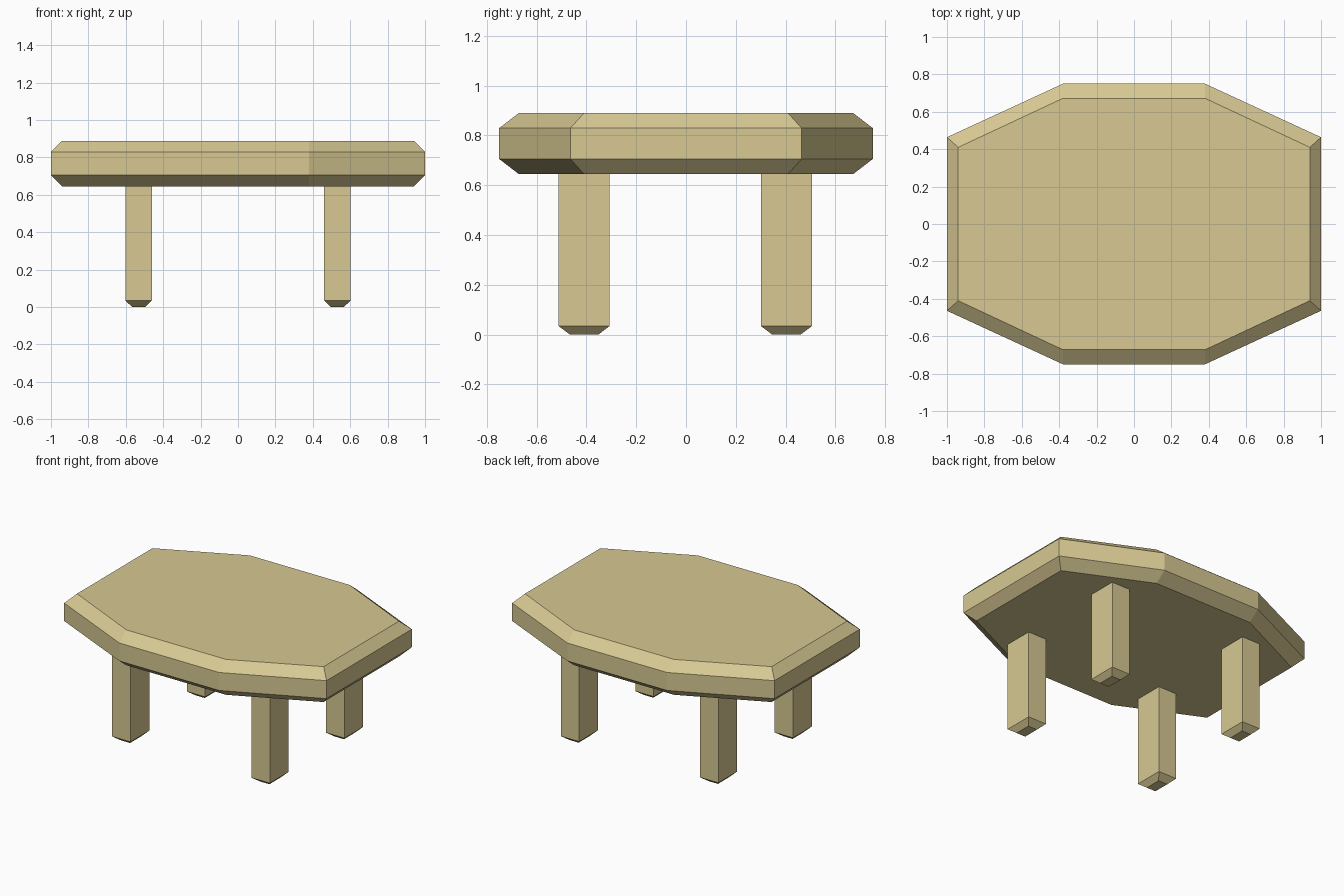
import bpy, bmesh

if "Cube" in bpy.data.objects:
    bpy.data.objects.remove(bpy.data.objects["Cube"])

wood = bpy.data.materials.new("pale wood")
wood.diffuse_color = (0.68, 0.58, 0.29, 1)
wood.use_nodes = True
wood.node_tree.nodes["Principled BSDF"].inputs["Base Color"].default_value = wood.diffuse_color


def loft(name, rings):
    """Closed solid from a stack of equal-length rings of 3D points."""
    bm = bmesh.new()
    loops = [[bm.verts.new(p) for p in ring] for ring in rings]
    for low, high in zip(loops, loops[1:]):
        for i in range(len(low)):
            j = (i + 1) % len(low)
            bm.faces.new((low[i], low[j], high[j], high[i]))
    bm.faces.new(loops[0][::-1])
    bm.faces.new(loops[-1])
    bmesh.ops.recalc_face_normals(bm, faces=bm.faces)
    mesh = bpy.data.meshes.new(name)
    bm.to_mesh(mesh)
    bm.free()
    mesh.materials.append(wood)
    obj = bpy.data.objects.new(name, mesh)
    bpy.context.collection.objects.link(obj)
    return obj


def octagon(x, y, side_y, z, end_x=0.38):
    quarter = [(x, side_y), (end_x, y)]
    pts = quarter + [(-a, b) for a, b in quarter[::-1]]
    pts += [(-a, -b) for a, b in pts]
    return [(a, b, z) for a, b in pts]


def rect(cx, cy, hx, hy, z):
    return [(cx + sx * hx, cy + sy * hy, z)
            for sx, sy in ((-1, -1), (1, -1), (1, 1), (-1, 1))]


# Tabletop: stretched octagon with chamfered upper and lower edges
loft("tabletop", [
    octagon(0.94, 0.672, 0.41, 0.645),
    octagon(1.0, 0.75, 0.464, 0.705),
    octagon(1.0, 0.75, 0.464, 0.829),
    octagon(0.94, 0.672, 0.41, 0.889),
])

# Four legs with chamfered feet
for side, sx in (("left", -1), ("right", 1)):
    for end, cy in (("front", -0.409), ("back", 0.403)):
        cx = sx * 0.531
        loft(f"{end}_{side}_leg", [
            rect(cx, cy, 0.035, 0.057, 0.0),
            rect(cx, cy, 0.07, 0.102, 0.034),
            rect(cx, cy, 0.07, 0.102, 0.65),
        ])
